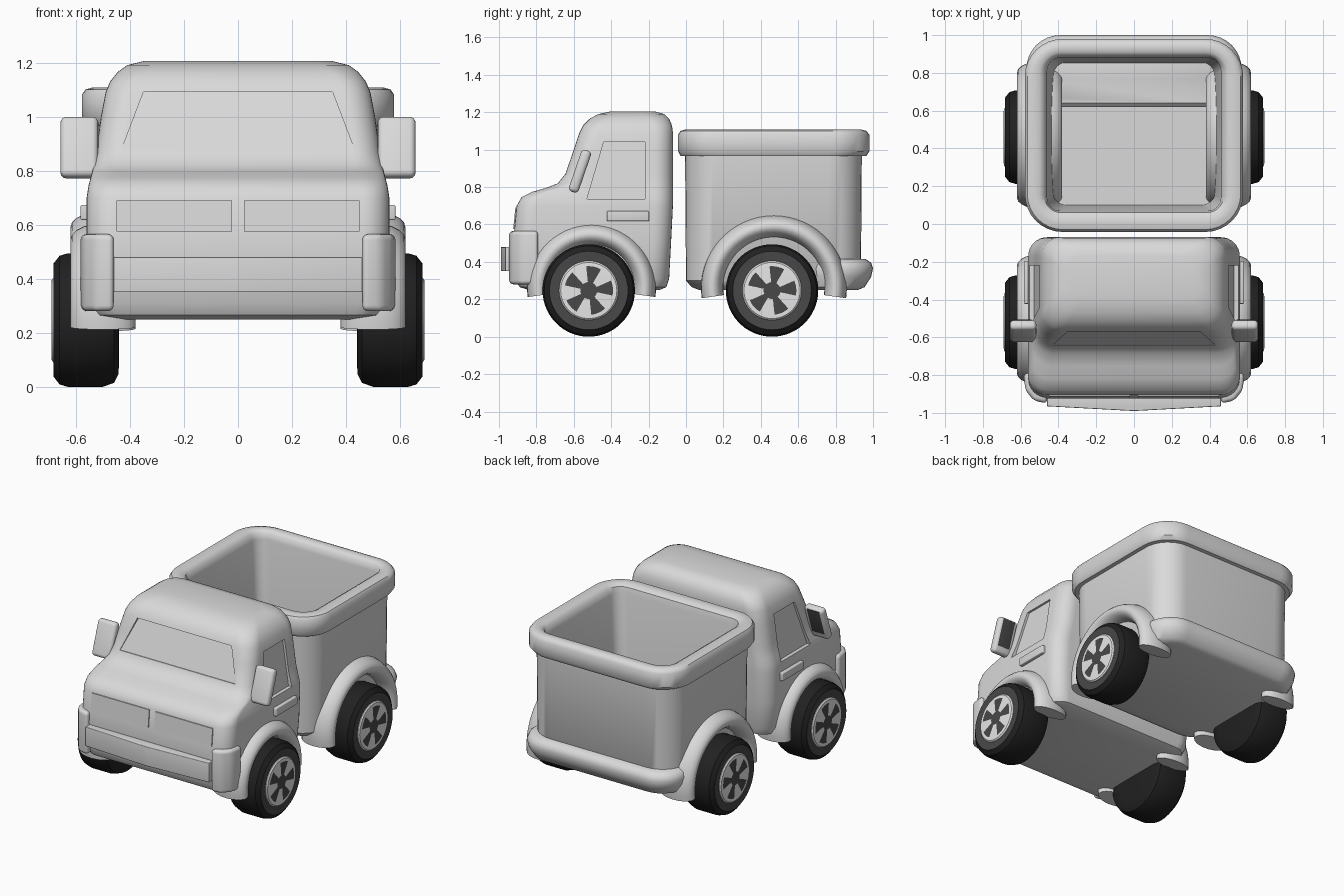
import bpy, bmesh, math
from mathutils import Matrix, Vector

cube = bpy.data.objects.get("Cube")
if cube:
    bpy.data.objects.remove(cube, do_unlink=True)


def material(name, value):
    m = bpy.data.materials.new(name)
    m.use_nodes = True
    colour = (value, value, value, 1)
    m.diffuse_color = colour
    m.node_tree.nodes["Principled BSDF"].inputs["Base Color"].default_value = colour
    return m


BODY = material("light grey body", 0.7)
RIM = material("pale rim", 0.85)
TYRE = material("black tyre", 0.015)
WALL = material("dark grey sidewall", 0.065)


def finish(bm, name, mats, bevel=0, angle=40):
    bmesh.ops.recalc_face_normals(bm, faces=bm.faces)
    if bevel:
        bmesh.ops.bevel(bm, geom=bm.edges[:], offset=bevel, segments=4,
                        profile=0.5, affect='EDGES', clamp_overlap=True)
    mesh = bpy.data.meshes.new(name)
    bm.to_mesh(mesh)
    bm.free()
    ob = bpy.data.objects.new(name, mesh)
    bpy.context.collection.objects.link(ob)
    for m in mats:
        mesh.materials.append(m)
    bpy.ops.object.select_all(action='DESELECT')
    ob.select_set(True)
    bpy.context.view_layer.objects.active = ob
    bpy.ops.object.shade_smooth_by_angle(angle=math.radians(angle))
    return ob


def skin(bm, rings, caps=True):
    """Join rings of points with quads and close the two ends."""
    loops = [[bm.verts.new(p) for p in ring] for ring in rings]
    n = len(loops[0])
    for a, b in zip(loops, loops[1:]):
        for i in range(n):
            j = (i + 1) % n
            bm.faces.new((a[i], a[j], b[j], b[i]))
    if caps:
        bm.faces.new(loops[0])
        bm.faces.new(loops[-1])


def rounded_loft(name, levels):
    """Stack rounded rectangles: height, half width, front, back, corner radius."""
    rings = []
    for z, w, front, back, r in levels:
        ring = []
        corners = ((w - r, back - r), (r - w, back - r), (r - w, front + r), (w - r, front + r))
        for k, (cx, cy) in enumerate(corners):
            for i in range(9):
                t = math.pi / 2 * (k + i / 8)
                ring.append((cx + r * math.cos(t), cy + r * math.sin(t), z))
        rings.append(ring)
    bm = bmesh.new()
    skin(bm, rings)
    return finish(bm, name, [BODY])


def prism(name, points, push, mat=BODY, bevel=0):
    bm = bmesh.new()
    skin(bm, [points, [Vector(p) + Vector(push) for p in points]])
    return finish(bm, name, [mat], bevel)


def box(name, centre, size, bevel, tilt=0, mat=BODY):
    bm = bmesh.new()
    bmesh.ops.create_cube(bm, size=1)
    bmesh.ops.scale(bm, vec=size, verts=bm.verts)
    ob = finish(bm, name, [mat], bevel)
    ob.matrix_world = Matrix.Translation(centre) @ Matrix.Rotation(tilt, 4, 'X')
    return ob


def cut(target, cutter):
    mod = target.modifiers.new("recess", 'BOOLEAN')
    mod.operation = 'DIFFERENCE'
    mod.solver = 'EXACT'
    mod.object = cutter
    bpy.context.view_layer.objects.active = target
    bpy.ops.object.modifier_apply(modifier=mod.name)
    bpy.data.objects.remove(cutter, do_unlink=True)


# Cab shell, with hood step and rounded roof
cab = rounded_loft("cab", [
    (.25, .48, -.84, -.14, .1), (.265, .53, -.89, -.105, .1), (.31, .55, -.915, -.09, .1),
    (.5, .56, -.925, -.08, .1), (.7, .56, -.905, -.07, .1), (.745, .553, -.88, -.07, .1),
    (.775, .545, -.82, -.07, .1), (.795, .54, -.75, -.07, .1), (.82, .533, -.685, -.07, .1),
    (.87, .525, -.645, -.07, .1), (1.0, .507, -.6, -.07, .1), (1.09, .49, -.57, -.07, .1),
    (1.13, .473, -.55, -.075, .1), (1.165, .445, -.515, -.09, .1),
    (1.19, .41, -.47, -.115, .1), (1.205, .35, -.4, -.17, .08)])

# Windscreen and door window recesses
cut(cab, prism("windscreen_cutter", [(-.43, -.637, .88), (.43, -.637, .88),
                                     (.35, -.55, 1.09), (-.35, -.55, 1.09)], (0, -.3, 0)))
for s in (-1, 1):
    cut(cab, prism("window_cutter", [(s * .53, -.53, .735), (s * .53, -.22, .735),
                                     (s * .485, -.22, 1.04), (s * .485, -.44, 1.04)],
                   (s * .2, 0, 0)))
bpy.ops.object.select_all(action='DESELECT')
cab.select_set(True)
bpy.context.view_layer.objects.active = cab
bpy.ops.object.shade_smooth_by_angle(angle=math.radians(35))

# Load bed: outer wall, thick rim, inner wall and floor
rounded_loft("load_bed", [
    (.25, .47, .07, .87, .15), (.265, .51, .03, .91, .18), (.3, .535, 0, .935, .18),
    (.965, .54, -.005, .94, .18), (.967, .565, -.03, .965, .2), (.99, .578, -.042, .98, .2),
    (1.08, .578, -.042, .98, .2), (1.1, .565, -.03, .965, .19), (1.107, .54, -.005, .94, .17),
    (1.105, .5, .035, .91, .12), (1.09, .475, .06, .89, .09), (1.05, .46, .07, .88, .07),
    (.33, .42, .1, .85, .06)])

# Rear bumper wrapping the back corners
rounded_loft("rear_bumper", [
    (.25, .5, .65, .92, .13), (.265, .54, .63, .955, .16), (.32, .565, .62, .99, .18),
    (.365, .57, .62, 1.0, .18), (.395, .56, .62, .99, .18), (.415, .53, .64, .96, .16)])

# Front bumper with a shallow point in the middle
prism("front_bumper", [(-.46, -.9, .35), (-.46, -.965, .35), (0, -.99, .35),
                       (.46, -.965, .35), (.46, -.9, .35)], (0, 0, .13), bevel=.004)


def fender(name, s, y, radius):
    rings = []
    for i in range(33):
        a = math.radians(-8 + 196 * i / 32)
        ring = []
        for j in range(20):
            t = math.tau * j / 20
            r = radius - .06 + .06 * math.sin(t)
            ring.append((s * (.5 + .12 * math.cos(t)), y + r * math.cos(a), .26 + r * math.sin(a)))
        rings.append(ring)
    bm = bmesh.new()
    skin(bm, rings)
    finish(bm, name, [BODY])


def lathe(name, s, y, profile, mats, rule):
    """Turn a (radius, x) profile round the axle; rule picks a material per face."""
    bm = bmesh.new()
    n = 60
    skin(bm, [[(s * x, y + r * math.cos(math.tau * i / n), .247 + r * math.sin(math.tau * i / n))
               for i in range(n)] for r, x in profile])
    for f in bm.faces:
        c = f.calc_center_median()
        dy, dz = c.y - y, c.z - .247
        f.material_index = rule(abs(c.x), math.hypot(dy, dz), math.atan2(dz, dy))
    finish(bm, name, mats, angle=35)


def tyre_rule(x, r, a):
    return 1 if x > .675 and r < .21 else 0


def hub_rule(x, r, a):
    # Five dark blades between the spokes, joined at a dark centre
    if r < .04:
        return 1
    return 1 if r < .125 and ((a + math.tau) * 5 / math.tau + .2) % 1 < .5 else 0


TYRE_PROFILE = [(.15, .44), (.2, .442), (.232, .458), (.247, .5), (.247, .63),
                (.238, .66), (.21, .682), (.15, .678)]
HUB_PROFILE = [(.16, .66), (.158, .682), (.15, .689), (.13, .69), (.045, .69), (.01, .69)]

for side, s in (("left", 1), ("right", -1)):
    # Wheels and fenders
    for end, y, radius in (("front", -.52, .345), ("rear", .46, .39)):
        fender(f"{end}_{side}_fender", s, y + (.015 if end == "front" else .01), radius)
        lathe(f"{end}_{side}_tyre", s, y, TYRE_PROFILE, [TYRE, WALL], tyre_rule)
        lathe(f"{end}_{side}_hub", s, y, HUB_PROFILE, [RIM, WALL], hub_rule)

    # Bumper corner piece
    outline = [(.46, -.95), (.53, -.935), (.575, -.88), (.585, -.79), (.53, -.79), (.46, -.85)]
    prism(f"{side}_bumper_corner", [(s * x, y, .28) for x, y in outline], (0, 0, .285), bevel=.022)

    # Headlight panel
    prism(f"{side}_headlight", [(s * .022, -.924, .575), (s * .45, -.924, .575),
                                (s * .45, -.9125, .69), (s * .022, -.9125, .69)], (0, .009, 0))

    # Door handle
    box(f"{side}_door_handle", (s * .56, -.31, .645), (.045, .225, .055), .006)

    # Wing mirror with dark glass facing back
    box(f"{side}_mirror", (s * .587, -.567, .885), (.14, .055, .235), .022, -.33)
    box(f"{side}_mirror_glass", (s * .59, -.539, .894), (.095, .008, .18), .002, -.33, WALL)
